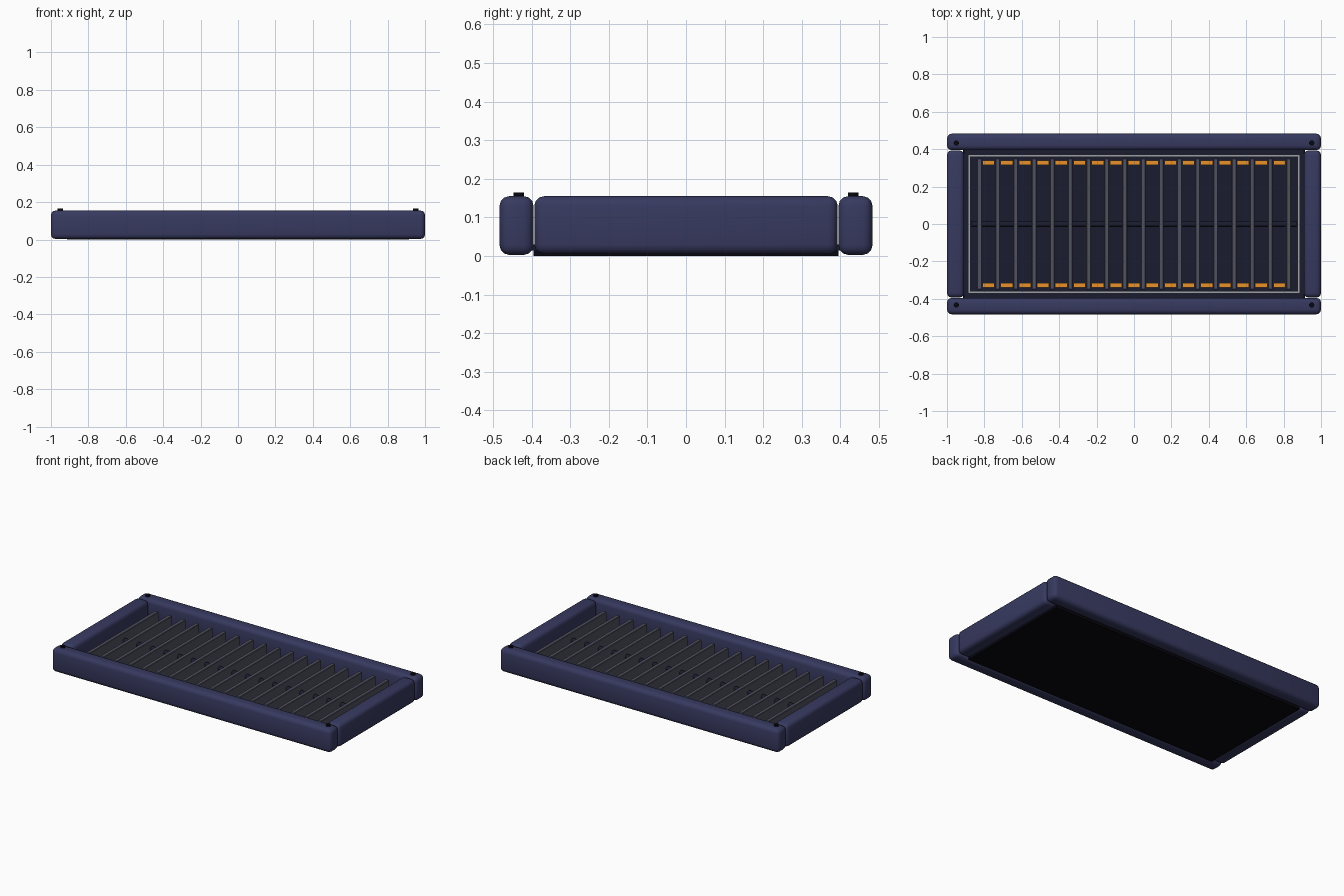
import bpy

if "Cube" in bpy.data.objects:
    bpy.data.objects.remove(bpy.data.objects["Cube"])


def colour(name, hexa):
    m = bpy.data.materials.new(name)
    lin = [(int(hexa[i:i + 2], 16) / 255) ** 2.2 for i in (0, 2, 4)]
    m.diffuse_color = (*lin, 1)
    m.use_nodes = True
    m.node_tree.nodes["Principled BSDF"].inputs["Base Color"].default_value = m.diffuse_color
    return m


NAVY = colour("navy", "3a3c60")
DARK = colour("dark_navy", "202232")
BLACK = colour("black", "101018")
GREY = colour("slat_grey", "50525f")
TRIM = colour("trim_grey", "a0a0a0")
ORANGE = colour("orange", "e89030")


def finish(ob, name, mat, bevel, segments):
    ob.name = name
    ob.data.materials.append(mat)
    if bevel:
        mod = ob.modifiers.new("bevel", 'BEVEL')
        mod.width, mod.segments = bevel, segments
        mod.limit_method = 'ANGLE'
        bpy.ops.object.modifier_apply(modifier="bevel")
        bpy.ops.object.shade_smooth_by_angle(angle=0.6)
    return ob


def box(name, x, y, z, mat, bevel=0, segments=3):
    """Box from (min, max) ranges."""
    bpy.ops.mesh.primitive_cube_add(size=1, location=[sum(r) / 2 for r in (x, y, z)])
    ob = bpy.context.object
    ob.scale = [r[1] - r[0] for r in (x, y, z)]
    bpy.ops.object.transform_apply(location=False, rotation=False, scale=True)
    return finish(ob, name, mat, bevel, segments)


def rod(name, r, depth, loc, mat, rot=(0, 0, 0)):
    bpy.ops.mesh.primitive_cylinder_add(vertices=16, radius=r, depth=depth, location=loc, rotation=rot)
    ob = finish(bpy.context.object, name, mat, 0, 0)
    bpy.ops.object.shade_smooth_by_angle(angle=0.6)
    return ob


def mirrored(s, a, b):
    return (a, b) if s > 0 else (-b, -a)


# Base plate and inner floor
box("base_plate", (-0.915, 0.915), (-0.395, 0.395), (0, 0.015), BLACK)
box("floor_panel", (-0.88, 0.88), (-0.365, 0.365), (0.015, 0.025), DARK)

for s, side in ((1, "back"), (-1, "front")):
    # Long rails, ledge, trim
    box(f"{side}_rail", (-1, 1), mirrored(s, 0.395, 0.483), (0.003, 0.155), NAVY, 0.025)
    box(f"{side}_ledge", (-0.91, 0.91), mirrored(s, 0.369, 0.4), (0.015, 0.03), DARK)
    box(f"{side}_trim", (-0.884, 0.884), mirrored(s, 0.362, 0.369), (0.015, 0.033), TRIM)
    # Bolts on the rail ends
    for x in (-0.95, 0.95):
        rod(f"{side}_bolt", 0.014, 0.03, (x, s * 0.433, 0.15), BLACK)

for s, side in ((1, "right"), (-1, "left")):
    # End rails, ledge, trim
    box(f"{side}_end_rail", mirrored(s, 0.908, 1.0), (-0.393, 0.393), (0.005, 0.155), NAVY, 0.025)
    box(f"{side}_ledge", mirrored(s, 0.884, 0.915), (-0.369, 0.369), (0.015, 0.03), DARK)
    box(f"{side}_trim", mirrored(s, 0.877, 0.884), (-0.362, 0.362), (0.015, 0.033), TRIM)

# Central rod through the slats
rod("centre_rod", 0.015, 1.74, (0, 0, 0.07), DARK, (0, 1.570796, 0))

# Upright slats with orange strips on the floor between them
COUNT, START, PITCH = 18, -0.826, 0.0972
for i in range(COUNT):
    x = START + i * PITCH
    box(f"slat_{i + 1}", (x - 0.0125, x + 0.0125), (-0.35, 0.35), (0.025, 0.122), GREY, 0.003, 1)
    if i < COUNT - 1:
        c = x + PITCH / 2
        for y, side in ((0.327, "back"), (-0.327, "front")):
            box(f"{side}_strip_{i + 1}", (c - 0.0325, c + 0.0325), (y - 0.0125, y + 0.0125),
                (0.025, 0.035), ORANGE)
